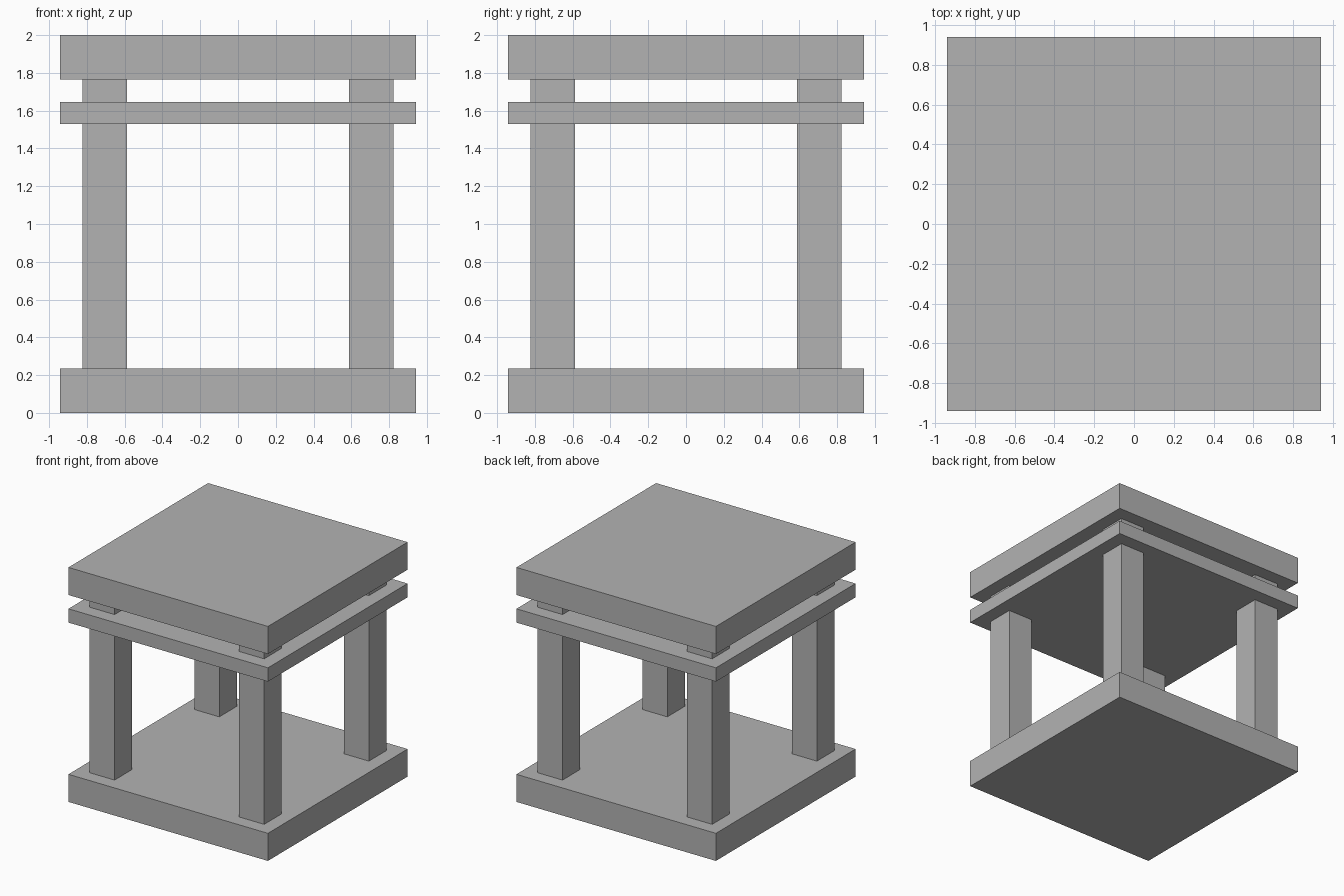
import bpy

if "Cube" in bpy.data.objects:
    bpy.data.objects.remove(bpy.data.objects["Cube"])

U = 2 / 17  # model unit: the whole height is 17 units

grey = bpy.data.materials.new("stone_grey")
grey.diffuse_color = (0.45, 0.45, 0.45, 1)
grey.use_nodes = True
grey.node_tree.nodes["Principled BSDF"].inputs["Base Color"].default_value = grey.diffuse_color


def box(name, x, y, width, z0, z1):
    """Square-plan block, sized in model units."""
    bpy.ops.mesh.primitive_cube_add(size=1, location=(x * U, y * U, (z0 + z1) / 2 * U))
    ob = bpy.context.object
    ob.name = name
    ob.scale = (width * U, width * U, (z1 - z0) * U)
    bpy.ops.object.transform_apply(location=False, rotation=False, scale=True)
    ob.data.materials.append(grey)
    return ob


# Horizontal slabs
box("base_slab", 0, 0, 16, 0, 2)
box("middle_shelf", 0, 0, 16, 13, 14)
box("top_slab", 0, 0, 16, 15, 17)

# Four corner pillars, running from base to top through the shelf
for side, x in (("left", -6), ("right", 6)):
    for end, y in (("front", -6), ("back", 6)):
        box(f"{end}_{side}_pillar", x, y, 2, 2, 15)
